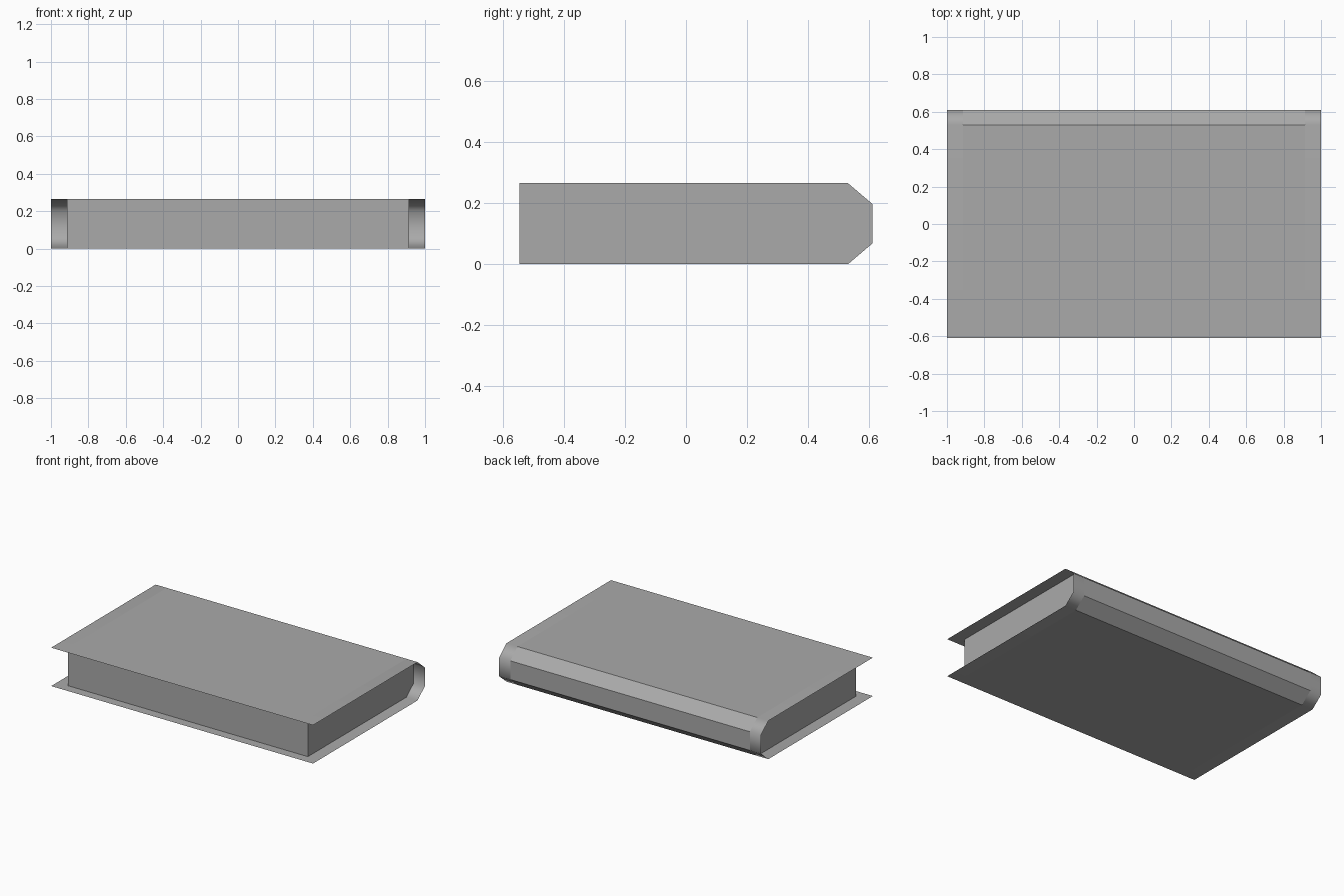
import bpy, bmesh

cube = bpy.data.objects.get("Cube")
if cube:
    bpy.data.objects.remove(cube, do_unlink=True)

HALF_X, PAGE_X = 1.0, 0.915
COVER_FRONT, PAGE_FRONT = -0.61, -0.545
HEIGHT = 0.265

grey = bpy.data.materials.new("Book grey")
grey.use_nodes = True
colour = (0.4, 0.4, 0.4, 1)
grey.diffuse_color = colour
grey.node_tree.nodes["Principled BSDF"].inputs["Base Color"].default_value = colour

# Outline from the lower fore edge, round the bevelled spine, to the upper fore edge
spine = [(0.53, 0), (0.61, 0.068), (0.61, 0.197), (0.53, HEIGHT)]
page_profile = [(PAGE_FRONT, 0)] + spine + [(PAGE_FRONT, HEIGHT)]
cover_profile = [(COVER_FRONT, 0)] + page_profile + [(COVER_FRONT, HEIGHT)]


def finish(name, bm):
    mesh = bpy.data.meshes.new(name)
    bm.to_mesh(mesh)
    bm.free()
    mesh.materials.append(grey)
    obj = bpy.data.objects.new(name, mesh)
    bpy.context.collection.objects.link(obj)
    return obj


# Page block: the closed outline extruded along the spine
bm = bmesh.new()
end = bm.faces.new([bm.verts.new((-PAGE_X, y, z)) for y, z in page_profile])
side = bmesh.ops.extrude_face_region(bm, geom=[end], use_keep_orig=True)["geom"]
bmesh.ops.translate(bm, vec=(2 * PAGE_X, 0, 0),
                    verts=[v for v in side if isinstance(v, bmesh.types.BMVert)])
bmesh.ops.recalc_face_normals(bm, faces=bm.faces)
finish("page_block", bm)

# Cover overhang: a thin sheet round the outline, left open where the block fills it
bm = bmesh.new()
columns = [[bm.verts.new((x, y, z)) for y, z in cover_profile]
           for x in (-HALF_X, -PAGE_X, PAGE_X, HALF_X)]
last = len(cover_profile) - 2
for c in range(3):
    for r in range(last + 1):
        if c != 1 or r in (0, last):
            a, b = columns[c], columns[c + 1]
            bm.faces.new((a[r], a[r + 1], b[r + 1], b[r])).smooth = True
bmesh.ops.delete(bm, geom=[v for v in bm.verts if not v.link_faces], context="VERTS")
cover = finish("cover_overhang", bm)

# Keep the broad boards flat while the spine ends shade round
cover.modifiers.new("Weighted normals", "WEIGHTED_NORMAL")
